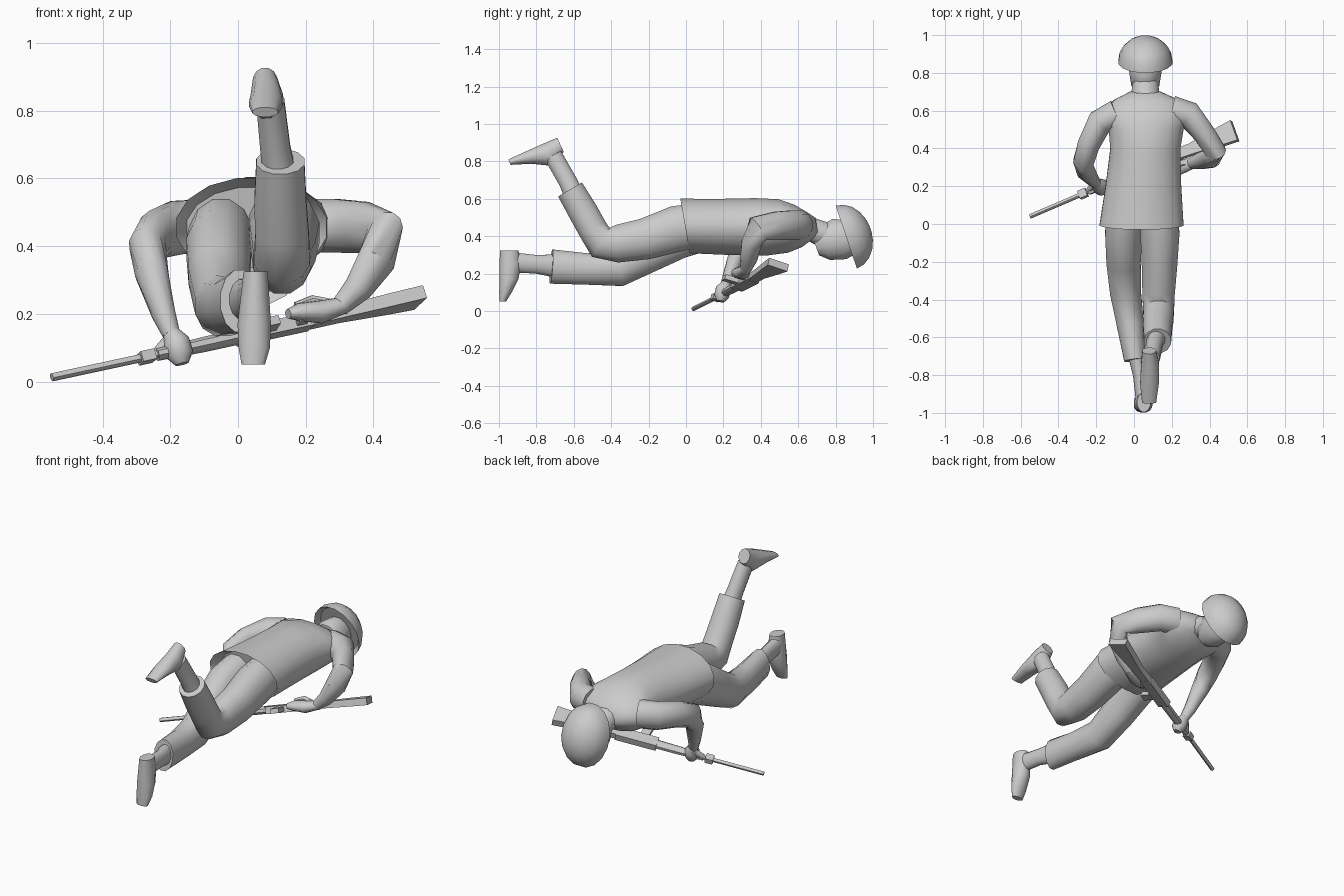
import bpy, bmesh, math
from mathutils import Vector

grey = bpy.data.materials.new("plain grey")
grey.diffuse_color = (0.6, 0.6, 0.6, 1)


def loft(name, rings, side=(1, 0, 0), axis=None, n=12):
    """Skin elliptical rings (x, y, z, half width, half height); n=4 gives boxes."""
    bm = bmesh.new()
    pts = [Vector(r[:3]) for r in rings]
    fit = 1 / math.cos(math.pi / 4) if n == 4 else 1.02
    loops = []
    for i, r in enumerate(rings):
        t = Vector(axis) if axis else pts[min(i + 1, len(pts) - 1)] - pts[max(i - 1, 0)]
        t.normalize()
        s = Vector(side)
        s = (s - t * s.dot(t)).normalized()
        u = s.cross(t)
        loop = []
        for k in range(n):
            a = 2 * math.pi * (k + 0.5) / n
            loop.append(bm.verts.new(pts[i] + s * (r[3] * fit * math.cos(a)) + u * (r[4] * fit * math.sin(a))))
        loops.append(loop)
    for a, b in zip(loops, loops[1:]):
        for k in range(n):
            bm.faces.new((a[k], a[(k + 1) % n], b[(k + 1) % n], b[k]))
    bm.faces.new(loops[0])
    bm.faces.new(loops[-1])
    bmesh.ops.recalc_face_normals(bm, faces=bm.faces)
    me = bpy.data.meshes.new(name)
    bm.to_mesh(me)
    bm.free()
    me.materials.append(grey)
    ob = bpy.data.objects.new(name, me)
    bpy.context.collection.objects.link(ob)
    return ob


# Jacket with a hollow hem
loft("jacket", [
    (0.04, 0.06, 0.455, 0.19, 0.12), (0.04, -0.005, 0.455, 0.222, 0.148),
    (0.05, 0.2, 0.45, 0.20, 0.152), (0.06, 0.4, 0.45, 0.185, 0.156),
    (0.065, 0.52, 0.455, 0.20, 0.145), (0.065, 0.6, 0.455, 0.225, 0.115),
    (0.065, 0.655, 0.455, 0.17, 0.078), (0.06, 0.70, 0.45, 0.08, 0.05)],
    axis=(0, 0.98, 0.17), n=16)

# Neck, head and helmet
loft("neck", [(0.06, 0.64, 0.45, 0.08, 0.06), (0.06, 0.78, 0.39, 0.065, 0.075)])
head_axis = Vector((0, 0.947, 0.32))
loft("head", [
    (0.06, 0.695, 0.345, 0.045, 0.05), (0.06, 0.74, 0.362, 0.075, 0.095),
    (0.06, 0.82, 0.385, 0.088, 0.115), (0.06, 0.9, 0.4, 0.07, 0.09)], axis=head_axis)
rim = Vector((0.06, 0.857, 0.395))
dome = [(*(rim + head_axis * 0.03), 0.12, 0.15)]
for deg in (0, 18, 36, 54, 70, 84):
    c, s = math.cos(math.radians(deg)), math.sin(math.radians(deg))
    dome.append((*(rim + head_axis * 0.138 * s), 0.143 * c, 0.177 * c))
loft("helmet", dome, axis=head_axis, n=16)

# Stretched leg
loft("stretched_trouser_leg", [
    (-0.05, 0.08, 0.43, 0.095, 0.115), (-0.057, -0.05, 0.395, 0.097, 0.12),
    (-0.055, -0.2, 0.31, 0.092, 0.105), (-0.045, -0.36, 0.225, 0.083, 0.095),
    (-0.02, -0.53, 0.225, 0.073, 0.085), (0.005, -0.72, 0.238, 0.058, 0.093)])
loft("stretched_ankle", [
    (0.005, -0.68, 0.24, 0.04, 0.065), (0.03, -0.8, 0.25, 0.036, 0.05),
    (0.045, -0.93, 0.26, 0.036, 0.055)])
loft("stretched_boot", [
    (0.052, -0.945, 0.325, 0.036, 0.05), (0.05, -0.94, 0.25, 0.043, 0.058),
    (0.048, -0.947, 0.17, 0.05, 0.052), (0.048, -0.965, 0.1, 0.047, 0.034),
    (0.045, -0.98, 0.05, 0.035, 0.018)], axis=(0, 0, -1))

# Bent leg
loft("bent_trouser_leg", [
    (0.13, 0.08, 0.46, 0.10, 0.12), (0.137, -0.05, 0.44, 0.105, 0.125),
    (0.135, -0.22, 0.385, 0.095, 0.112), (0.13, -0.37, 0.36, 0.087, 0.102),
    (0.13, -0.455, 0.367, 0.083, 0.092), (0.13, -0.5, 0.44, 0.08, 0.08),
    (0.125, -0.55, 0.53, 0.078, 0.08), (0.125, -0.62, 0.65, 0.072, 0.075)])
loft("bent_ankle", [
    (0.125, -0.59, 0.6, 0.05, 0.055), (0.11, -0.63, 0.69, 0.045, 0.05),
    (0.095, -0.71, 0.83, 0.042, 0.05)])
loft("bent_boot", [
    (0.08, -0.671, 0.889, 0.036, 0.042), (0.085, -0.739, 0.835, 0.048, 0.066),
    (0.082, -0.844, 0.82, 0.05, 0.036), (0.08, -0.944, 0.796, 0.038, 0.016)],
    axis=(0, -0.91, -0.42))

# Sleeves and hands
up = (0, 0, 1)
loft("left_sleeve", [
    (-0.09, 0.58, 0.46, 0.08, 0.08), (-0.18, 0.54, 0.455, 0.08, 0.07),
    (-0.24, 0.42, 0.435, 0.073, 0.06), (-0.267, 0.33, 0.40, 0.07, 0.055),
    (-0.255, 0.28, 0.32, 0.05, 0.05), (-0.22, 0.235, 0.2, 0.035, 0.035),
    (-0.197, 0.21, 0.14, 0.026, 0.026)], side=up)
loft("right_sleeve", [
    (0.2, 0.6, 0.46, 0.08, 0.08), (0.29, 0.58, 0.46, 0.08, 0.072),
    (0.37, 0.48, 0.455, 0.077, 0.06), (0.432, 0.385, 0.44, 0.073, 0.055),
    (0.41, 0.35, 0.36, 0.058, 0.053), (0.355, 0.335, 0.275, 0.042, 0.045),
    (0.30, 0.32, 0.22, 0.028, 0.03)], side=up)
loft("left_hand", [
    (-0.2, 0.215, 0.15, 0.022, 0.022), (-0.182, 0.2, 0.115, 0.04, 0.042),
    (-0.172, 0.19, 0.08, 0.04, 0.04), (-0.165, 0.185, 0.052, 0.02, 0.02)])
loft("left_thumb", [
    (-0.2, 0.22, 0.13, 0.016, 0.016), (-0.23, 0.19, 0.095, 0.016, 0.016),
    (-0.25, 0.17, 0.075, 0.01, 0.01)], n=8)
loft("right_hand", [
    (0.31, 0.322, 0.225, 0.025, 0.03), (0.24, 0.30, 0.205, 0.034, 0.04),
    (0.18, 0.275, 0.205, 0.026, 0.035), (0.148, 0.26, 0.2, 0.014, 0.02)], side=up)
loft("right_thumb", [
    (0.27, 0.32, 0.23, 0.016, 0.016), (0.22, 0.32, 0.24, 0.016, 0.016),
    (0.17, 0.3, 0.225, 0.01, 0.01)], side=up, n=8)

# Rifle, laid out along its own axis; its underside points along "down"
gun = Vector((1, 0.43, 0.215)).normalized()
down = Vector((0.3, -0.9, 0.3))
down = (down - gun * down.dot(gun)).normalized()


def at(x, drop=0.0):
    return Vector((x, 0.04 + 0.43 * (x + 0.55), 0.0125 + 0.215 * (x + 0.55))) + down * drop


def gun_part(name, rows, n=4):
    loft(name, [(*at(x, d), w, h) for x, d, w, h in rows], side=down, axis=gun, n=n)


gun_part("barrel", [(-0.55, 0, 0.012, 0.012), (0.02, 0, 0.012, 0.012)], 8)
gun_part("front_sight", [(-0.29, 0, 0.022, 0.016), (-0.25, 0, 0.022, 0.016)])
gun_part("handguard", [(-0.24, 0, 0.02, 0.018), (-0.1, 0.002, 0.026, 0.022), (0.02, 0.004, 0.028, 0.022)], 8)
gun_part("receiver", [(0.0, 0.005, 0.034, 0.02), (0.21, 0.005, 0.034, 0.02)])
gun_part("stock", [
    (0.19, 0.005, 0.027, 0.018), (0.3, 0.012, 0.03, 0.018),
    (0.44, 0.012, 0.048, 0.02), (0.53, 0.012, 0.058, 0.02)])
for name, x, length, w in (("magazine", 0.08, 0.115, 0.024), ("grip", 0.18, 0.09, 0.016)):
    loft(name, [(*at(x), w, 0.013), (*at(x - 0.015, length), w, 0.013)], side=gun, axis=down, n=4)

# Smooth rounded forms, crisp edges
for ob in bpy.context.collection.objects:
    ob.select_set(True)
    bpy.context.view_layer.objects.active = ob
bpy.ops.object.shade_smooth_by_angle(angle=math.radians(45))
